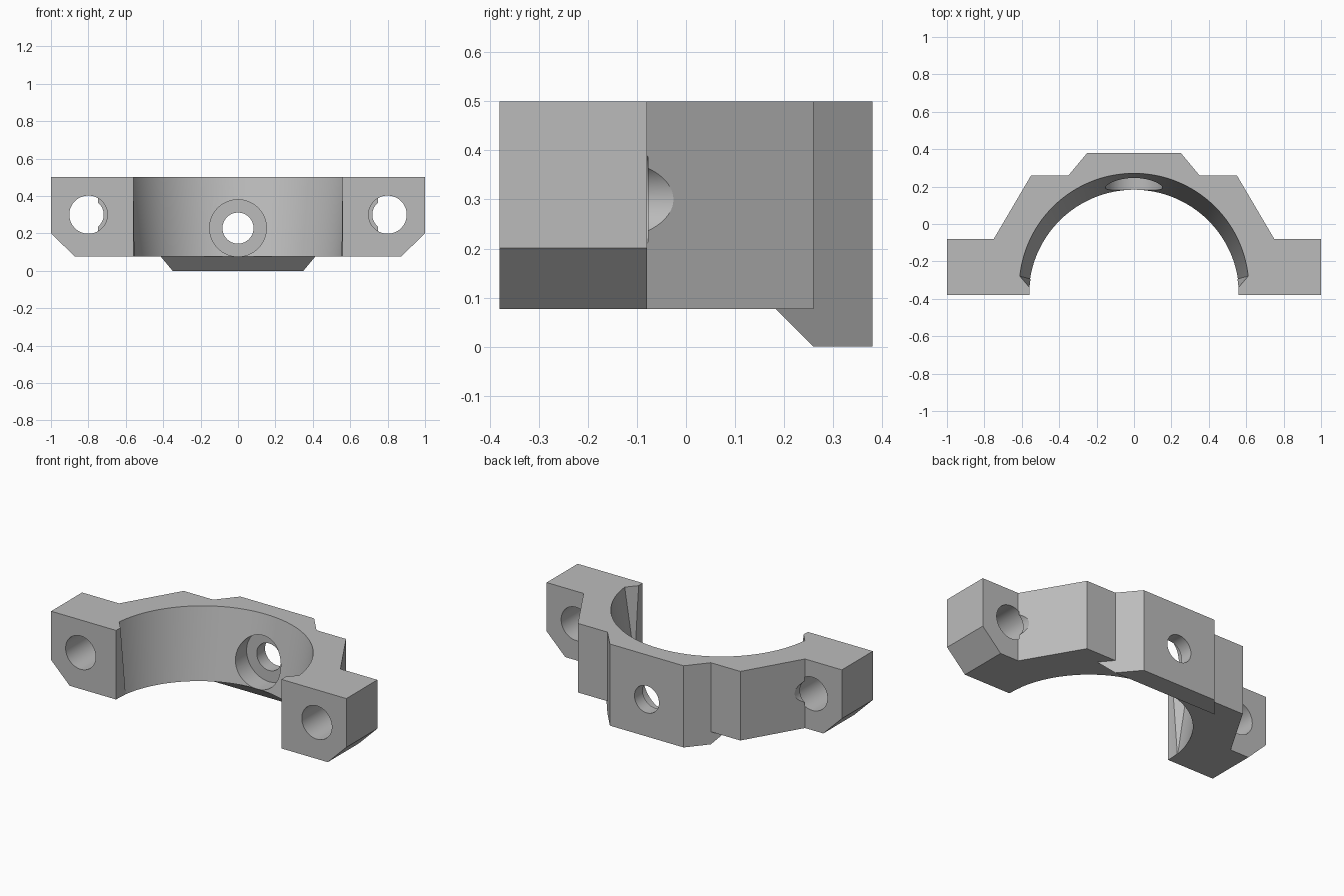
import bpy, bmesh
from math import radians
from mathutils import Matrix, Vector

if "Cube" in bpy.data.objects:
    bpy.data.objects.remove(bpy.data.objects["Cube"])

TOP, UNDER = 0.5, 0.077   # top face and underside of the clamp


def finish(bm, name):
    bmesh.ops.recalc_face_normals(bm, faces=bm.faces)
    mesh = bpy.data.meshes.new(name)
    bm.to_mesh(mesh)
    bm.free()
    obj = bpy.data.objects.new(name, mesh)
    bpy.context.collection.objects.link(obj)
    return obj


def prism(name, points, low, high, place):
    """Closed prism from a 2D outline; place maps (a, b, h) to xyz."""
    bm = bmesh.new()
    base = [bm.verts.new(place(a, b, low)) for a, b in points]
    lid = [bm.verts.new(place(a, b, high)) for a, b in points]
    bm.faces.new(base[::-1])
    bm.faces.new(lid)
    for i in range(len(points)):
        j = (i + 1) % len(points)
        bm.faces.new((base[i], base[j], lid[j], lid[i]))
    return finish(bm, name)


def hole(name, x, z, radius, y0, y1):
    """Round cutter running front to back."""
    bm = bmesh.new()
    turn = Matrix.Translation((x, (y0 + y1) / 2, z)) @ Matrix.Rotation(radians(90), 4, "X")
    bmesh.ops.create_cone(bm, cap_ends=True, segments=64, radius1=radius, radius2=radius,
                          depth=y1 - y0, matrix=turn)
    return finish(bm, name)


def plan(a, b, h):
    return (a, b, h)


def front(a, b, h):
    return (a, h, b)


def side(a, b, h):
    return (h, a, b)


# Clamp block: mirrored plan outline
half = [(1, -0.38), (1, -0.08), (0.75, -0.08), (0.55, 0.26), (0.35, 0.26), (0.25, 0.38)]
outline = half + [(-x, y) for x, y in reversed(half)]
clamp = prism("clamp_half", outline, 0, TOP, plan)

cutters = []
# Underside, leaving the back pad with its sloped front
cutters.append(prism("underside_cutter", [(-0.5, -0.1), (-0.5, UNDER), (0.183, UNDER), (0.36, -0.1)],
                     -1.2, 1.2, side))
for s in (1, -1):
    # Space beside the pad
    cutters.append(prism("pad_side_cutter",
                         [(s * x, y) for x, y in [(0.35, 0.26), (0.425, 0.17), (1.1, 0.17), (1.1, 0.3), (0.36, 0.3)]],
                         -0.1, UNDER, plan))
    # Lug bottom chamfer
    cutters.append(prism("lug_chamfer_cutter",
                         [(s * x, z) for x, z in [(0.773, -0.023), (1.1, 0.3), (1.1, -0.023)]],
                         -0.5, 0.0, front))
    # Bolt holes and their narrower continuation
    cutters.append(hole("bolt_hole_cutter", s * 0.8, 0.3, 0.102, -0.5, -0.077))
    cutters.append(hole("bolt_relief_cutter", s * 0.8, 0.3, 0.082, -0.2, 0.1))

# Straight bore
bm = bmesh.new()
bmesh.ops.create_cone(bm, cap_ends=True, segments=128, radius1=0.56, radius2=0.56, depth=2,
                      matrix=Matrix.Translation((0, -0.38, 0.3)))
cutters.append(finish(bm, "bore_cutter"))

# Leaning taper that widens the bore to the top, ended by a slanted face on each arm
bm = bmesh.new()
bmesh.ops.create_cone(bm, cap_ends=True, segments=128, radius1=0.553, radius2=0.626, depth=0.6,
                      matrix=Matrix.Translation((0, -0.386, 0.3)))
for v in bm.verts:
    if v.co.z > 0.3:
        v.co.y += 0.052
for s in (1, -1):
    a, b, c = (Vector((s * x, y, z)) for x, y, z in
               [(0.558, -0.34, 0.5), (0.605, -0.285, 0.5), (0.555, -0.31, 0.21)])
    normal = (b - a).cross(c - a)
    if normal.y < 0:
        normal.negate()
    bmesh.ops.bisect_plane(bm, geom=bm.verts[:] + bm.edges[:] + bm.faces[:],
                           plane_co=a, plane_no=normal, clear_inner=True)
    bmesh.ops.edgeloop_fill(bm, edges=[e for e in bm.edges if e.is_boundary])
cutters.append(finish(bm, "taper_cutter"))

# Counterbored hole through the back pad
cutters.append(hole("counterbore_cutter", 0, 0.228, 0.152, -0.2, 0.3))
cutters.append(hole("pad_hole_cutter", 0, 0.228, 0.083, 0, 0.5))

# Carve the block
bpy.context.view_layer.objects.active = clamp
clamp.select_set(True)
for cutter in cutters:
    cutter.hide_render = True
    mod = clamp.modifiers.new("cut", "BOOLEAN")
    mod.operation = "DIFFERENCE"
    mod.solver = "EXACT"
    mod.object = cutter
    bpy.ops.object.modifier_apply(modifier=mod.name)
    bpy.data.objects.remove(cutter)

# Plain grey metal
grey = bpy.data.materials.new("plain_grey")
grey.use_nodes = True
colour = (0.5, 0.5, 0.5, 1)
grey.diffuse_color = colour
grey.node_tree.nodes["Principled BSDF"].inputs["Base Color"].default_value = colour
clamp.data.materials.clear()
clamp.data.materials.append(grey)
for face in clamp.data.polygons:
    face.material_index = 0
bpy.ops.object.shade_smooth_by_angle(angle=radians(25))
